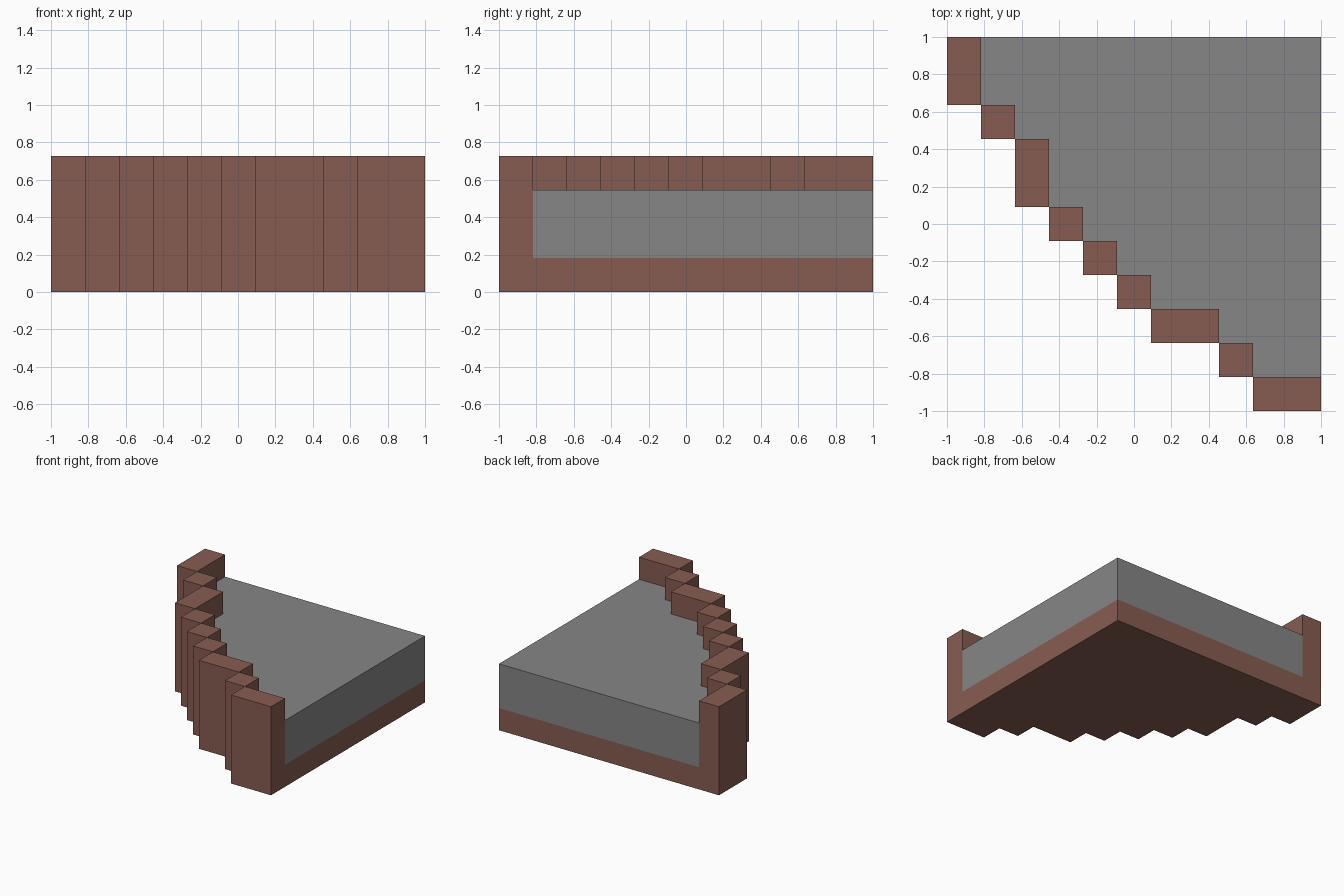
import bpy
import bmesh

cube = bpy.data.objects.get("Cube")
if cube:
    bpy.data.objects.remove(cube, do_unlink=True)

CELLS = 11            # the footprint is a square of this many cells
U = 2 / CELLS         # size of one cell


def make_material(name, rgb):
    mat = bpy.data.materials.new(name)
    mat.use_nodes = True
    color = (*rgb, 1)
    mat.diffuse_color = color
    bsdf = mat.node_tree.nodes["Principled BSDF"]
    bsdf.inputs["Base Color"].default_value = color
    bsdf.inputs["Roughness"].default_value = 0.9
    return mat


def prism(name, outline, low, high, mat):
    """Extrude an outline given in cells from one height to another."""
    bm = bmesh.new()
    verts = [bm.verts.new((x * U - 1, y * U - 1, low * U)) for x, y in outline]
    base = bm.faces.new(verts)
    top = bmesh.ops.extrude_face_region(bm, geom=[base], use_keep_orig=True)["geom"]
    moved = [g for g in top if isinstance(g, bmesh.types.BMVert)]
    bmesh.ops.translate(bm, verts=moved, vec=(0, 0, (high - low) * U))
    bmesh.ops.recalc_face_normals(bm, faces=bm.faces)
    mesh = bpy.data.meshes.new(name)
    bm.to_mesh(mesh)
    bm.free()
    mesh.materials.append(mat)
    obj = bpy.data.objects.new(name, mesh)
    bpy.context.collection.objects.link(obj)
    return obj


brown = make_material("brown masonry", (0.245, 0.108, 0.083))
grey = make_material("grey paving", (0.24, 0.24, 0.24))

# Stepped wall: width and depth of each block, from back right to front left
blocks = [(1, 2), (1, 1), (1, 2), (1, 1), (1, 1), (1, 1), (2, 1), (1, 1), (2, 1)]
inner_edge = []
x, y = 0, CELLS
for i, (w, d) in enumerate(blocks, 1):
    prism(f"wall_block_{i}", [(x, y - d), (x + w, y - d), (x + w, y), (x, y)],
          0, 4, brown)
    if i > 1:
        inner_edge.append((x, y))
    inner_edge.append((x + w, y))
    x, y = x + w, y - d

# Floor inside the wall: masonry base with thick paving on it
floor_outline = inner_edge + [(CELLS, CELLS)]
prism("floor_base", floor_outline, 0, 1, brown)
prism("floor_paving", floor_outline, 1, 3, grey)
